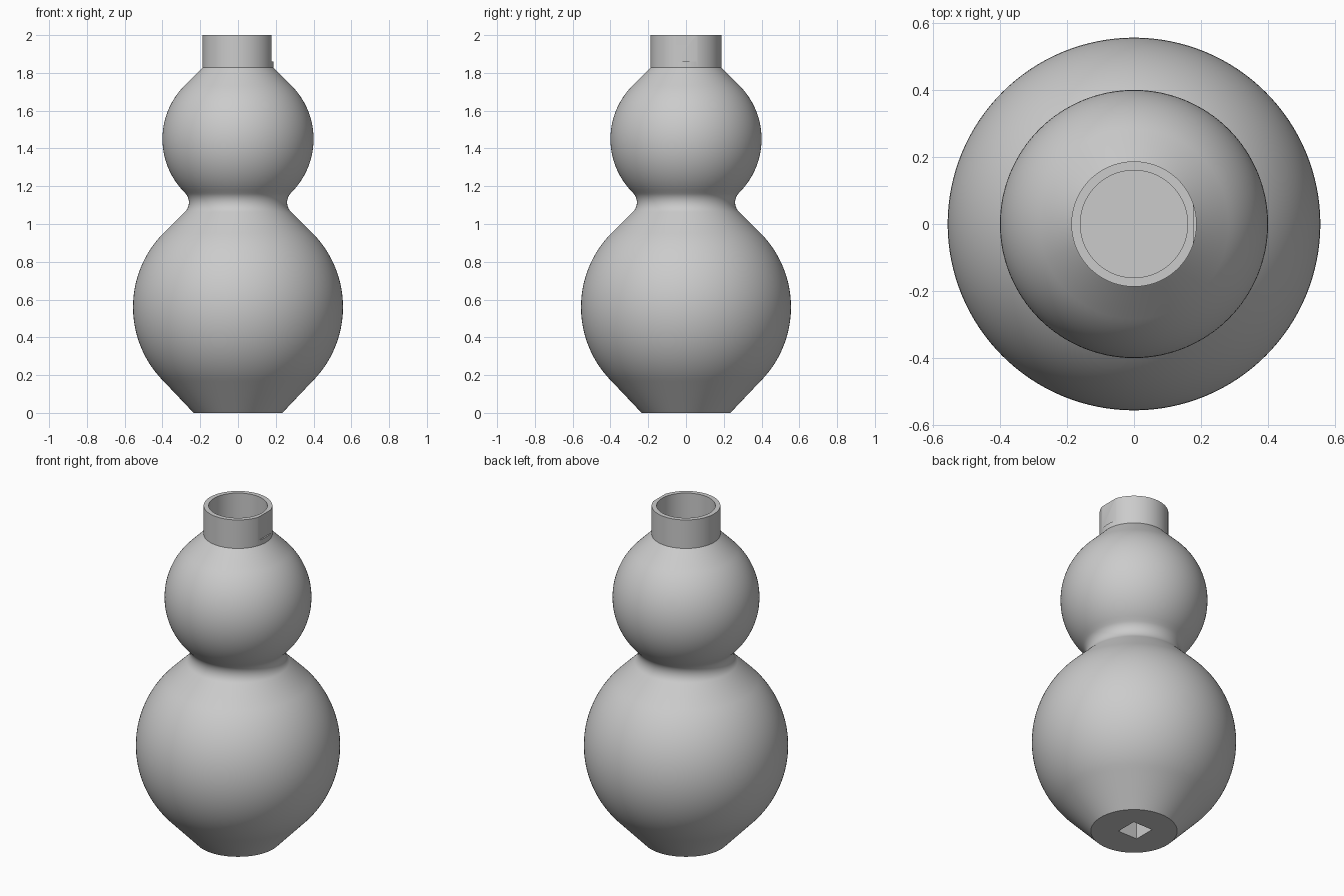
import bpy, bmesh, math
from mathutils import Matrix

cube = bpy.data.objects.get("Cube")
if cube:
    bpy.data.objects.remove(cube, do_unlink=True)

GREY = (0.6, 0.6, 0.6, 1)
mat = bpy.data.materials.new("plain_grey")
mat.use_nodes = True
mat.diffuse_color = GREY
mat.node_tree.nodes["Principled BSDF"].inputs["Base Color"].default_value = GREY


def arc(cr, cz, radius, start, end, steps):
    """Profile points (r, z) along an arc, angles in degrees."""
    angles = [math.radians(start + (end - start) * i / steps) for i in range(steps + 1)]
    return [(cr + radius * math.cos(a), cz + radius * math.sin(a)) for a in angles]


def make_object(name, bm):
    bmesh.ops.recalc_face_normals(bm, faces=bm.faces)
    mesh = bpy.data.meshes.new(name)
    bm.to_mesh(mesh)
    bm.free()
    mesh.materials.append(mat)
    obj = bpy.data.objects.new(name, mesh)
    bpy.context.collection.objects.link(obj)
    return obj


def lathe(name, profile, segments=128):
    bm = bmesh.new()
    verts = [bm.verts.new((r, 0, z)) for r, z in profile]
    edges = [bm.edges.new(pair) for pair in zip(verts, verts[1:])]
    bmesh.ops.spin(bm, geom=verts + edges, cent=(0, 0, 0), axis=(0, 0, 1),
                   angle=math.tau, steps=segments, use_merge=False)
    bmesh.ops.remove_doubles(bm, verts=bm.verts, dist=1e-5)
    return make_object(name, bm)


def cut_box(target, name, centre, size):
    """Subtract a box from the target and discard the cutter."""
    bm = bmesh.new()
    bmesh.ops.create_cube(bm, size=1, matrix=Matrix.Translation(centre) @ Matrix.Diagonal((*size, 1)))
    cutter = make_object(name, bm)
    cutter.hide_render = True
    mod = target.modifiers.new(name, 'BOOLEAN')
    mod.operation = 'DIFFERENCE'
    mod.solver = 'EXACT'
    mod.object = cutter
    bpy.context.view_layer.objects.active = target
    bpy.ops.object.modifier_apply(modifier=name)
    bpy.data.objects.remove(cutter, do_unlink=True)


# Gourd body: two bulbs with sloped ends, a rounded waist and a hollow neck
profile = [(0, 0), (0.235, 0)]
profile += arc(0, 0.56, 0.556, -45, 45, 36)
profile += arc(0.331, 1.1145, 0.071, 225, 135, 14)
profile += arc(0, 1.45, 0.4, -45, 45, 32)
profile += [(0.187, 1.829), (0.187, 2), (0.16, 2), (0.16, 1.82), (0, 1.82)]
body = lathe("gourd_body", profile)

# Flat on the left side of the neck, leaving a small ledge below
cut_box(body, "neck_flat", (0.278, 0, 1.98), (0.2, 0.4, 0.24))

# Square socket in the underside
cut_box(body, "base_socket", (0, 0.01, 0.1), (0.13, 0.13, 0.4))

bpy.ops.object.select_all(action='DESELECT')
body.select_set(True)
bpy.context.view_layer.objects.active = body
bpy.ops.object.shade_smooth_by_angle(angle=math.radians(30))
